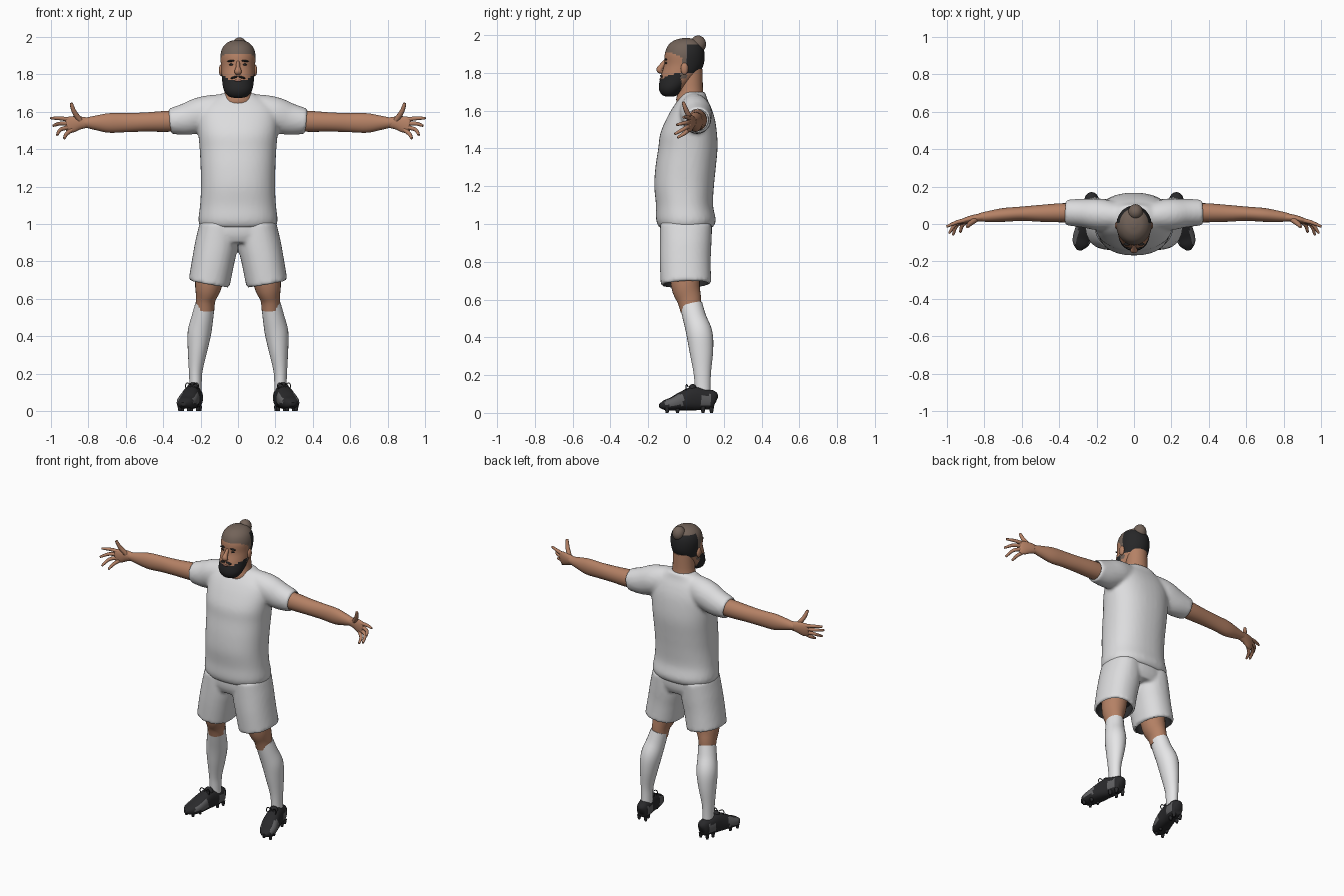
import bpy, bmesh, math
from mathutils import Vector, Matrix

if "Cube" in bpy.data.objects:
    bpy.data.objects.remove(bpy.data.objects["Cube"])


def material(name, r, g, b):
    m = bpy.data.materials.new(name)
    m.use_nodes = True
    m.diffuse_color = (r, g, b, 1)
    m.node_tree.nodes["Principled BSDF"].inputs["Base Color"].default_value = (r, g, b, 1)
    return m


SKIN = material("skin", .46, .22, .13)
HAIR = material("dark hair", .02, .02, .021)
SCALP = material("cropped hair", .17, .125, .1)
SHIRT = material("white shirt cloth", .72, .72, .73)
SOCK = material("white sock cloth", .8, .8, .81)
LINING = material("dark lining", .03, .03, .032)
SHOE = material("black shoe", .022, .022, .024)
PANEL = material("grey shoe panel", .12, .12, .125)
LIP = material("lip", .33, .15, .11)

X, Y = Vector((1, 0, 0)), Vector((0, 1, 0))
parts = []


def finish(name, bm, mats):
    bmesh.ops.recalc_face_normals(bm, faces=bm.faces)
    me = bpy.data.meshes.new(name)
    bm.to_mesh(me)
    bm.free()
    for m in mats:
        me.materials.append(m)
    ob = bpy.data.objects.new(name, me)
    bpy.context.scene.collection.objects.link(ob)
    parts.append(ob)
    return ob


def spline(rows, steps):
    """Smooth curve through rows of (x, y, z, radius, radius)."""
    rows = [Vector(r) for r in rows]
    out = []
    for i in range(len(rows) - 1):
        p, q = rows[i], rows[i + 1]
        a, b = rows[max(i - 1, 0)], rows[min(i + 2, len(rows) - 1)]
        for k in range(steps):
            t = k / steps
            out.append(.5 * (2 * p + (q - a) * t + (2 * a - 5 * p + 4 * q - b) * t * t
                             + (3 * p - a - 3 * q + b) * t ** 3))
    return out + [rows[-1]]


def loft(name, rows, mats, ref=X, side=1, segs=24, steps=4, upright=False, power=2, rule=None):
    """Skin elliptical rings along a path; ref is the direction of the first radius."""
    bm = bmesh.new()
    pts = spline(rows, steps)
    loops = []
    for i, p in enumerate(pts):
        t = (pts[min(i + 1, len(pts) - 1)] - pts[max(i - 1, 0)]).to_3d().normalized()
        if upright:
            t = Vector((0, 0, 1))
        u = (ref - t * ref.dot(t)).normalized()
        v = t.cross(u)
        ring = []
        for k in range(segs):
            a = math.tau * k / segs
            c, s = math.cos(a), math.sin(a)
            c, s = (math.copysign(abs(w) ** (2 / power), w) for w in (c, s))
            co = p.to_3d() + u * c * max(p[3], .002) + v * s * max(p[4], .002)
            ring.append(bm.verts.new((co.x * side, co.y, co.z)))
        loops.append(ring)
    for a, b in zip(loops, loops[1:]):
        for k in range(segs):
            n = (k + 1) % segs
            bm.faces.new((a[k], a[n], b[n], b[k]))
    bm.faces.new(loops[0])
    bm.faces.new(loops[-1])
    bmesh.ops.recalc_face_normals(bm, faces=bm.faces)
    if rule:
        for f in bm.faces:
            f.material_index = rule(f.calc_center_median(), f.normal)
    return finish(name, bm, mats)


def ball(name, pos, size, mat, tilt=0):
    bm = bmesh.new()
    bmesh.ops.create_uvsphere(bm, u_segments=20, v_segments=12, radius=1)
    bm.transform(Matrix.Translation(pos) @ Matrix.Rotation(tilt, 4, 'Y') @ Matrix.Diagonal((*size, 1)))
    return finish(name, bm, [mat])


def drop(ob):
    parts.remove(ob)
    bpy.data.objects.remove(ob)


def garment(name, pieces, cutters):
    """Fuse overlapping pieces into one soft cloth shape, then hollow its openings."""
    bm = bmesh.new()
    for p in pieces:
        bm.from_mesh(p.data)
        drop(p)
    ob = finish(name, bm, [SHIRT])
    rm = ob.modifiers.new("fuse", 'REMESH')
    rm.mode, rm.voxel_size, rm.use_smooth_shade = 'VOXEL', .011, True
    sm = ob.modifiers.new("soften", 'SMOOTH')
    sm.factor, sm.iterations = .5, 5
    for c in cutters:
        bo = ob.modifiers.new("opening", 'BOOLEAN')
        bo.operation, bo.solver, bo.material_mode, bo.object = 'DIFFERENCE', 'EXACT', 'TRANSFER', c
    dg = bpy.context.evaluated_depsgraph_get()
    me = bpy.data.meshes.new_from_object(ob.evaluated_get(dg))
    ob.modifiers.clear()
    ob.data = me
    for c in cutters:
        drop(c)


# Shirt: torso and sleeves
torso = loft("torso", [(0, 0, .98, .2, .142), (0, 0, 1.02, .212, .158), (0, -.008, 1.1, .203, .151),
                       (0, -.01, 1.2, .198, .158), (0, -.002, 1.3, .2, .16), (0, .01, 1.4, .205, .157),
                       (0, .014, 1.48, .212, .15), (0, .025, 1.56, .215, .127), (0, .032, 1.62, .2, .1),
                       (0, .037, 1.66, .155, .076), (0, .045, 1.7, .082, .056)],
             [SHIRT], upright=True, segs=40, power=2.3)
sleeves, cuts = [], []
for s in (1, -1):
    sleeves.append(loft("sleeve", [(.06, .04, 1.605, .07, .092), (.18, .05, 1.59, .085, .094),
                                   (.27, .058, 1.562, .077, .087), (.365, .062, 1.549, .069, .068)],
                        [SHIRT], ref=Y, side=s))
    cuts.append(loft("cuff_cut", [(.335, .062, 1.553, .056, .056), (.42, .062, 1.544, .063, .063)],
                     [SHIRT], ref=Y, side=s))
garment("shirt", [torso] + sleeves, cuts)

# Shorts: hips and two legs with open hems
hips = loft("hips", [(0, 0, .9, .17, .12), (0, 0, .95, .2, .138), (0, 0, 1.03, .195, .138)],
            [SHIRT], upright=True, segs=40, power=2.3)
legs, cuts = [], []
for s in (1, -1):
    legs.append(loft("shorts_leg", [(.105, 0, 1, .1, .137), (.114, -.002, .9, .114, .137),
                                    (.133, -.004, .8, .113, .135), (.155, 0, .68, .111, .134)],
                     [SHIRT], side=s, segs=32, power=2.2))
    cuts.append(loft("hem_cut", [(.143, 0, .75, .09, .11), (.163, 0, .64, .102, .125)],
                     [LINING], side=s, segs=32, power=2.2))
garment("shorts", [hips] + legs, cuts)


def shoe_rule(c, n):
    flank = abs(n.x) > .45 and .04 < c.z < .095
    return int(flank and (-.11 < c.y < -.015 or .075 < c.y < .135))


for s, label in ((1, "left_"), (-1, "right_")):
    # Legs, socks and shoes
    loft(label + "knee", [(.135, -.01, .85, .08, .085), (.157, -.003, .68, .073, .077),
                          (.172, .017, .6, .053, .064), (.176, .026, .54, .049, .055)], [SKIN], side=s)
    loft(label + "sock", [(.176, .027, .572, .052, .06), (.19, .046, .5, .058, .062),
                          (.206, .071, .42, .063, .069), (.216, .081, .33, .053, .063),
                          (.226, .086, .22, .037, .047), (.227, .088, .15, .033, .042),
                          (.227, .09, .08, .033, .04)], [SOCK], side=s)
    loft(label + "shoe", [(.222, .16, .065, .012, .02), (.224, .147, .069, .034, .047),
                          (.231, .1, .072, .043, .055), (.245, .04, .075, .046, .062),
                          (.259, -.02, .062, .052, .05), (.275, -.07, .048, .052, .036),
                          (.287, -.11, .041, .041, .027), (.294, -.14, .037, .012, .01)],
         [SHOE, PANEL], side=s, power=2.5, rule=shoe_rule)
    ball(label + "shoe_tongue", (s * .241, .035, .125), (.03, .022, .028), SHOE)
    for k in (-1, 1):
        arc = [(.246 + k * .035 * math.sin(a), .012 - .012 * math.sin(a), .135 + .016 * math.sin(2 * a),
                .003, .003) for a in (.1, .8, 1.5, 2.2, 3)]
        loft(label + "lace_loop", arc, [SHOE], ref=Y, side=s, segs=6, steps=3)
        for y in (-.1, -.045, .09, .135):
            x = .262 - y * .25 + k * .024
            loft(label + "stud", [(x, y, .03, .013, .013), (x, y, 0, .008, .008)], [SHOE],
                 side=s, segs=8, steps=1)

    # Arms, palms and fingers
    loft(label + "arm", [(.25, .06, 1.555, .05, .056), (.38, .06, 1.549, .051, .056),
                         (.5, .057, 1.545, .045, .051), (.6, .055, 1.542, .038, .051),
                         (.69, .049, 1.54, .037, .052), (.76, .042, 1.541, .031, .039),
                         (.83, .035, 1.542, .022, .023)], [SKIN], ref=Y, side=s)
    loft(label + "palm", [(.8, .037, 1.542, .022, .026), (.85, .031, 1.54, .02, .036),
                          (.89, .022, 1.532, .017, .044), (.915, .014, 1.527, .012, .039),
                          (.922, .012, 1.526, .004, .025)], [SKIN], ref=Y, side=s)
    fingers = {"index_finger": ((.9, .02, 1.558), (.945, .01, 1.564), (.998, -.012, 1.566)),
               "middle_finger": ((.9, .02, 1.538), (.955, -.002, 1.536), (.986, -.046, 1.526)),
               "ring_finger": ((.9, .018, 1.518), (.948, -.008, 1.505), (.966, -.056, 1.478)),
               "little_finger": ((.89, .016, 1.503), (.918, -.008, 1.48), (.928, -.042, 1.459)),
               "thumb": ((.845, .025, 1.555), (.876, .002, 1.6), (.891, -.014, 1.643))}
    for finger, (a, b, c) in fingers.items():
        r = .013 if finger == "thumb" else .0105
        tip = Vector(c) + (Vector(c) - Vector(b)).normalized() * .003
        loft(label + finger, [(*a, r * 1.15, r * 1.15), (*b, r, r), (*c, r * .65, r * .65), (*tip, .002, .002)],
             [SKIN], ref=Vector((.3, .8, .5)), side=s, segs=10)

    # Ears, eyes and brows
    ball(label + "ear", (s * .09, -.008, 1.822), (.012, .02, .032), SKIN)
    ball(label + "eye", (s * .034, -.104, 1.852), (.013, .007, .006), HAIR)
    ball(label + "brow", (s * .036, -.107, 1.872), (.022, .008, .005), HAIR, s * .1)
    ball(label + "moustache", (s * .019, -.124, 1.784), (.021, .014, .007), HAIR, s * .25)


# Head, with beard and hair marked out by region
def head_rule(c, n):
    if c.z < 1.772 + max(0, abs(c.x) - .045) * .6 and c.y < -.025:
        return 1
    if c.y > .004 and 1.798 < c.z < 1.95:
        return 1
    if c.z > 1.905 - max(0, c.y + .07) * .5:
        return 2
    return 2 if -.025 < c.y < .004 and c.z > 1.77 else 0


loft("neck", [(0, .028, 1.62, .09, .07), (0, .024, 1.66, .084, .076), (0, .024, 1.71, .07, .066),
              (0, .022, 1.82, .066, .066)], [SKIN], upright=True)
loft("head", [(0, -.085, 1.674, .02, .015), (0, -.085, 1.684, .052, .043), (0, -.073, 1.72, .077, .071),
              (0, -.038, 1.78, .086, .096), (0, -.012, 1.84, .09, .104), (0, -.007, 1.9, .094, .105),
              (0, -.004, 1.945, .081, .091), (0, 0, 1.973, .052, .06), (0, 0, 1.984, .015, .018)],
     [SKIN, HAIR, SCALP], upright=True, segs=56, steps=6, rule=head_rule)
loft("nose", [(0, -.104, 1.868, .009, .01), (0, -.127, 1.838, .012, .014), (0, -.141, 1.815, .02, .016),
              (0, -.125, 1.802, .013, .008)], [SKIN], segs=16)
ball("lips", (0, -.132, 1.767), (.02, .009, .007), LIP)
ball("hair_bun", (.008, .064, 1.952), (.04, .042, .046), SCALP)
loft("bun_band", [(.004, .03, 1.94, .034, .034), (.006, .048, 1.946, .038, .04)], [HAIR])

# Smooth shading with crisp hems
bpy.ops.object.select_all(action='DESELECT')
for ob in parts:
    ob.select_set(True)
bpy.context.view_layer.objects.active = parts[0]
bpy.ops.object.shade_smooth_by_angle(angle=math.radians(50))
